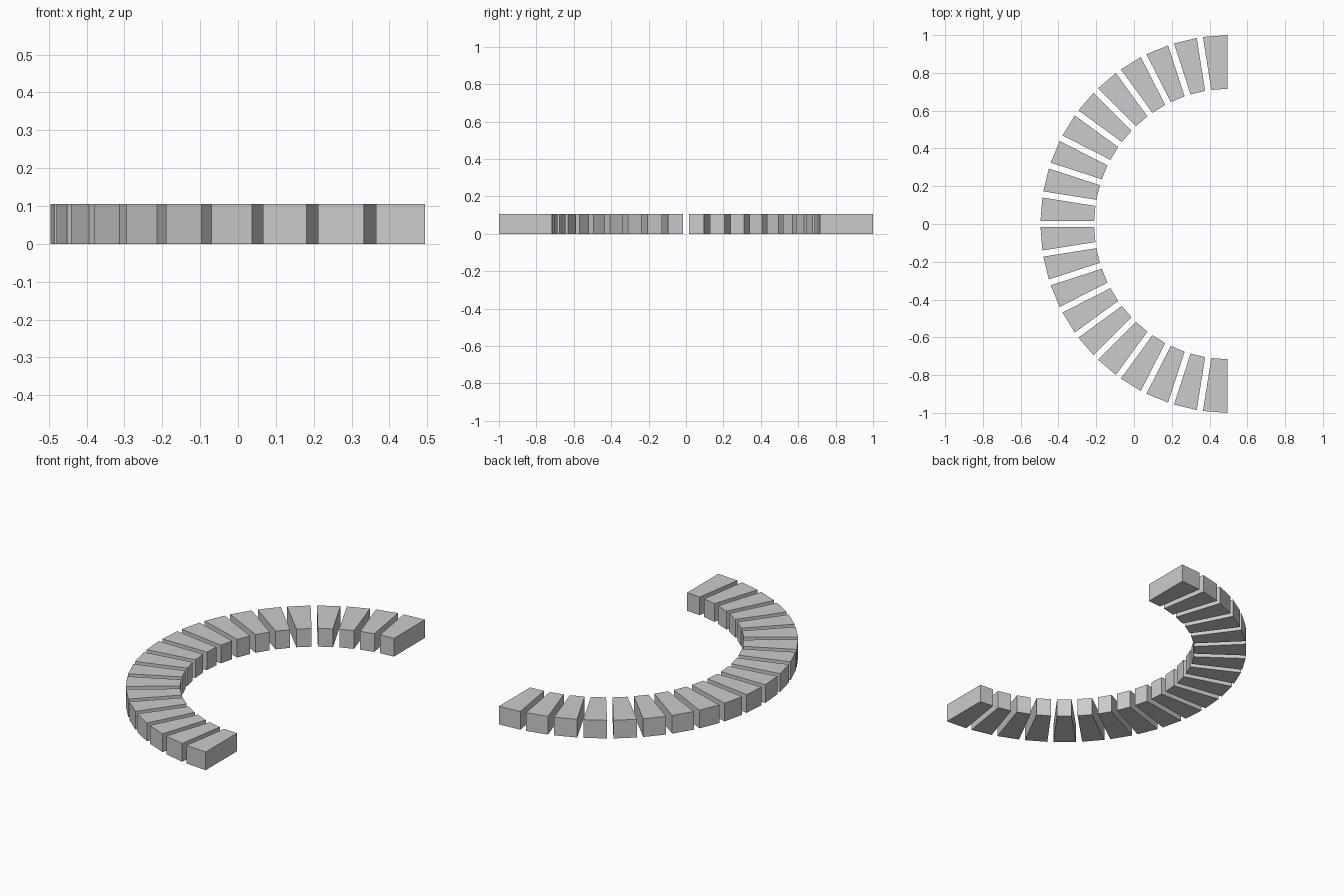
import bpy, bmesh, math

if "Cube" in bpy.data.objects:
    bpy.data.objects.remove(bpy.data.objects["Cube"])

COUNT = 20           # blocks in the half ring
STEP = math.pi / COUNT
R_OUT, R_IN = 1.0, 0.716
CX = 0.505           # ring centre on x
HEIGHT = 0.105
GAP, END_GAP = 0.0165, 0.011   # half the joint width, setback at the open ends


def edge_point(radius, angle, offset):
    """Point at a radius on a line parallel to a ray, shifted sideways."""
    a = angle + math.asin(offset / radius)
    return CX + radius * math.cos(a), radius * math.sin(a), 0.0


def block(i):
    a0 = math.pi / 2 + i * STEP
    a1 = a0 + STEP
    g0 = END_GAP if i == 0 else GAP
    g1 = END_GAP if i == COUNT - 1 else GAP
    corners = [edge_point(R_IN, a0, g0), edge_point(R_OUT, a0, g0),
               edge_point(R_OUT, a1, -g1), edge_point(R_IN, a1, -g1)]
    bm = bmesh.new()
    face = bm.faces.new([bm.verts.new(c) for c in corners])
    ext = bmesh.ops.extrude_face_region(bm, geom=[face])
    top = [v for v in ext["geom"] if isinstance(v, bmesh.types.BMVert)]
    bmesh.ops.translate(bm, verts=top, vec=(0, 0, HEIGHT))
    # close the underside if the extrusion consumed it
    bmesh.ops.holes_fill(bm, edges=[e for e in bm.edges if e.is_boundary], sides=4)
    bmesh.ops.recalc_face_normals(bm, faces=bm.faces)
    name = f"arch_block_{i + 1:02d}"
    mesh = bpy.data.meshes.new(name)
    bm.to_mesh(mesh)
    bm.free()
    bpy.context.collection.objects.link(bpy.data.objects.new(name, mesh))


# Half ring of wedge-shaped blocks lying flat
for i in range(COUNT):
    block(i)
